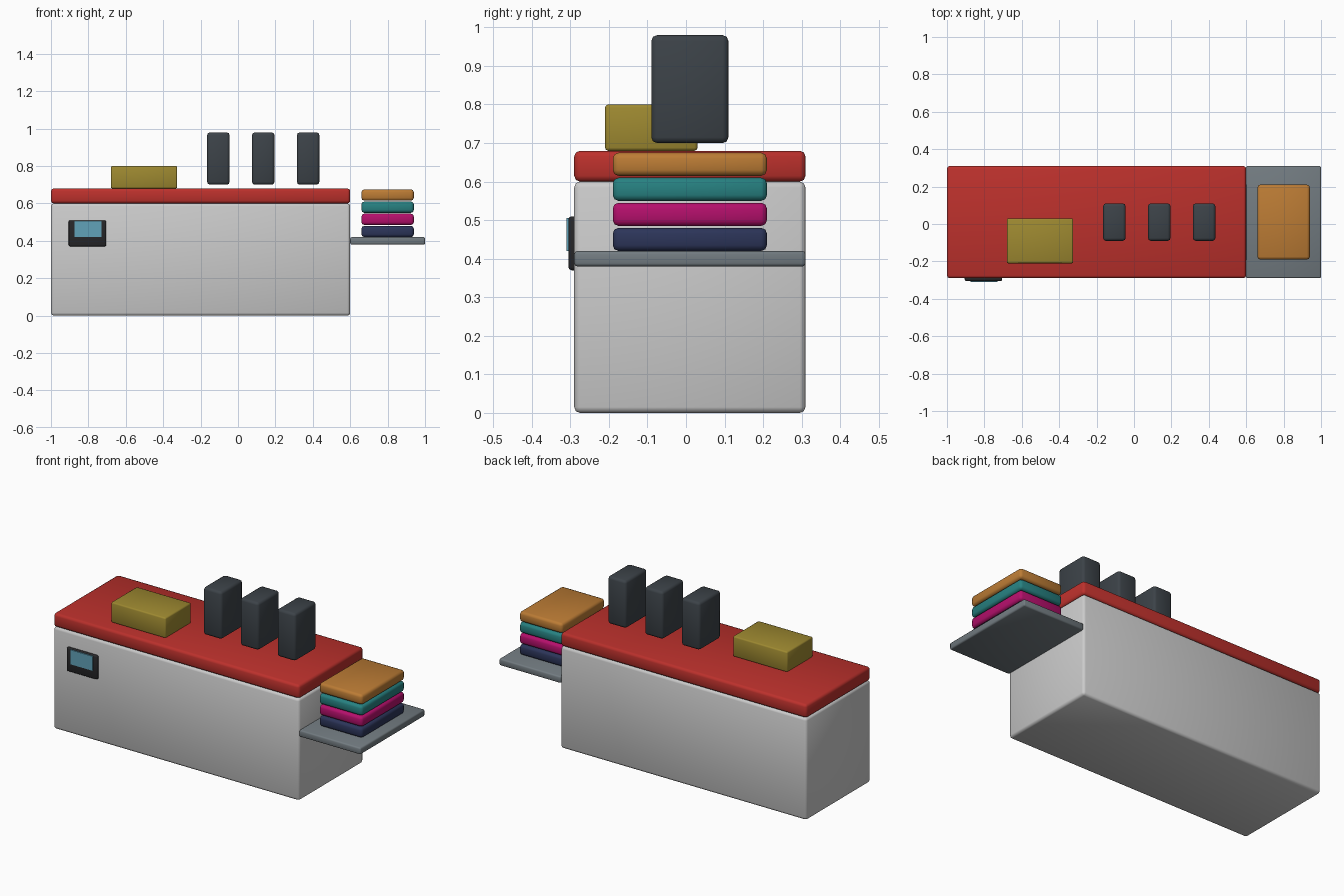
import bpy

if "Cube" in bpy.data.objects:
    bpy.data.objects.remove(bpy.data.objects["Cube"])


def material(name, rgb):
    m = bpy.data.materials.new(name)
    m.diffuse_color = (*rgb, 1)
    m.use_nodes = True
    m.node_tree.nodes["Principled BSDF"].inputs["Base Color"].default_value = m.diffuse_color
    return m


def box(name, x, y, z, mat=None, bevel=0.015):
    """Rounded box from (min, max) ranges on each axis."""
    bpy.ops.mesh.primitive_cube_add(size=1, location=[(a + b) / 2 for a, b in (x, y, z)])
    ob = bpy.context.object
    ob.name = name
    ob.scale = [b - a for a, b in (x, y, z)]
    bpy.ops.object.transform_apply(location=False, rotation=False, scale=True)
    if bevel:
        mod = ob.modifiers.new("Bevel", 'BEVEL')
        mod.width = bevel
        mod.segments = 2
        bpy.ops.object.shade_smooth()
    if mat:
        ob.data.materials.append(mat)
    return ob


red = material("red", (0.50, 0.03, 0.025))
steel = material("steel", (0.17, 0.20, 0.22))
dark = material("dark", (0.045, 0.055, 0.065))
black = material("black", (0.02, 0.02, 0.022))
glass = material("glass", (0.12, 0.36, 0.48))
mustard = material("mustard", (0.34, 0.25, 0.03))

depth = (-0.29, 0.31)

# Cabinet, top slab and side shelf
box("cabinet", (-1, 0.6), depth, (0, 0.6))
box("counter_top", (-1, 0.6), depth, (0.6, 0.68), red)
box("side_shelf", (0.6, 1), depth, (0.38, 0.42), steel, 0.008)

# Control panel on the front
box("panel_frame", (-0.905, -0.705), (-0.305, -0.275), (0.37, 0.51), black, 0.008)
box("panel_screen", (-0.875, -0.73), (-0.31, -0.295), (0.42, 0.505), glass, 0)

# Box and three upright blocks on the counter
box("counter_box", (-0.68, -0.325), (-0.21, 0.03), (0.68, 0.80), mustard, 0.008)
for i in range(3):
    x = -0.105 + 0.24 * i
    box(f"upright_block_{i + 1}", (x - 0.06, x + 0.06), (-0.09, 0.11), (0.70, 0.98), dark)

# Stack of folded cloths on the shelf
cloths = [("navy", (0.025, 0.035, 0.10)), ("magenta", (0.46, 0.005, 0.15)),
          ("teal", (0.02, 0.22, 0.22)), ("orange", (0.50, 0.20, 0.035))]
for i, (name, rgb) in enumerate(cloths):
    z = 0.42 + 0.065 * i
    box(f"folded_cloth_{name}", (0.66, 0.94), (-0.19, 0.21), (z, z + 0.06), material(name, rgb))
